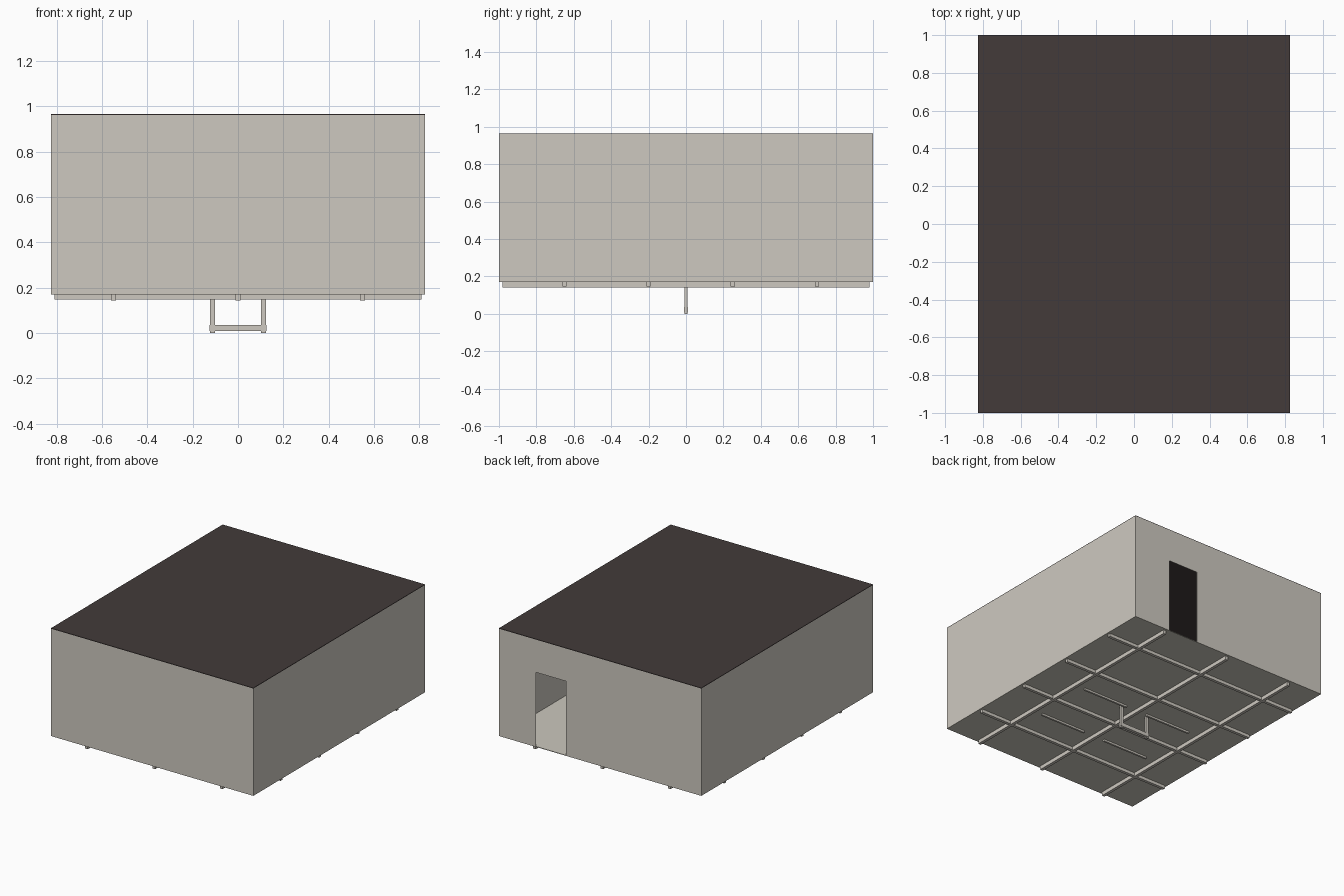
import bpy
import bmesh

if "Cube" in bpy.data.objects:
    bpy.data.objects.remove(bpy.data.objects["Cube"], do_unlink=True)


def material(name, srgb):
    rgb = [((c / 255 + 0.055) / 1.055) ** 2.4 for c in srgb]
    mat = bpy.data.materials.new(name)
    mat.use_nodes = True
    mat.diffuse_color = (*rgb, 1)
    mat.node_tree.nodes["Principled BSDF"].inputs["Base Color"].default_value = (*rgb, 1)
    return mat


plaster = material("warm grey plaster", (206, 201, 192))
floor_grey = material("floor grey", (204, 200, 189))
roof_brown = material("dark brown roofing", (67, 59, 58))


def boxes(name, mat, *spans):
    """One object of axis-aligned boxes, each given as x, y and z ranges."""
    bm = bmesh.new()
    for span in spans:
        box = bmesh.ops.create_cube(bm, size=1)
        for v in box["verts"]:
            v.co = [lo + (c + 0.5) * (hi - lo) for c, (lo, hi) in zip(v.co, span)]
    mesh = bpy.data.meshes.new(name)
    bm.to_mesh(mesh)
    bm.free()
    mesh.materials.append(mat)
    obj = bpy.data.objects.new(name, mesh)
    bpy.context.collection.objects.link(obj)
    return obj


W, D = 0.825, 1.0          # half width and half depth
BASE, TOP = 0.17, 0.965
T = 0.004                  # sheet thickness
wall_z = (BASE + T, TOP - T)
door_x, door_top = (0.28, 0.525), 0.72

# Room shell
boxes("floor", floor_grey, ((-W, W), (-D, D), (BASE, BASE + T)))
boxes("roof", roof_brown, ((-W, W), (-D, D), (TOP - T, TOP)))
boxes("front_wall", plaster, ((-W, W), (-D, T - D), wall_z))
for name, x in (("left_wall", W - T), ("right_wall", -W)):
    boxes(name, plaster, ((x, x + T), (T - D, D - T), wall_z))

# Back wall around the doorway
back = (D - T, D)
boxes("back_wall", plaster,
      ((-W, door_x[0]), back, wall_z),
      ((door_x[1], W), back, wall_z),
      (door_x, back, (door_top, TOP - T)))

# Grid of beams under the floor
H = 0.011
beams_x, beams_y = (-0.55, 0, 0.55), (-0.65, -0.2, 0.25, 0.7)
for x in beams_x:
    boxes("long_beam", plaster, ((x - H, x + H), (-0.982, 0.982), (0.142, BASE)))
for y in beams_y:
    boxes("cross_beam", plaster, ((-0.81, 0.81), (y - H, y + H), (0.147, BASE)))

# Short rods centred in the middle cells
R = 0.007
for y in (-0.425, 0.025):
    for x in (-0.275, 0.275):
        boxes("short_rod", plaster, ((x - 0.187, x + 0.187), (y - R, y + R), (0.156, BASE)))

# Hanging step: two posts and a tread bar
for side in (-1, 1):
    x = side * 0.112
    boxes("step_post", plaster, ((x - H, x + H), (-0.009, 0.009), (0, BASE)))
boxes("step_bar", plaster, ((-0.125, 0.125), (-0.011, 0.012), (0.008, 0.036)))
